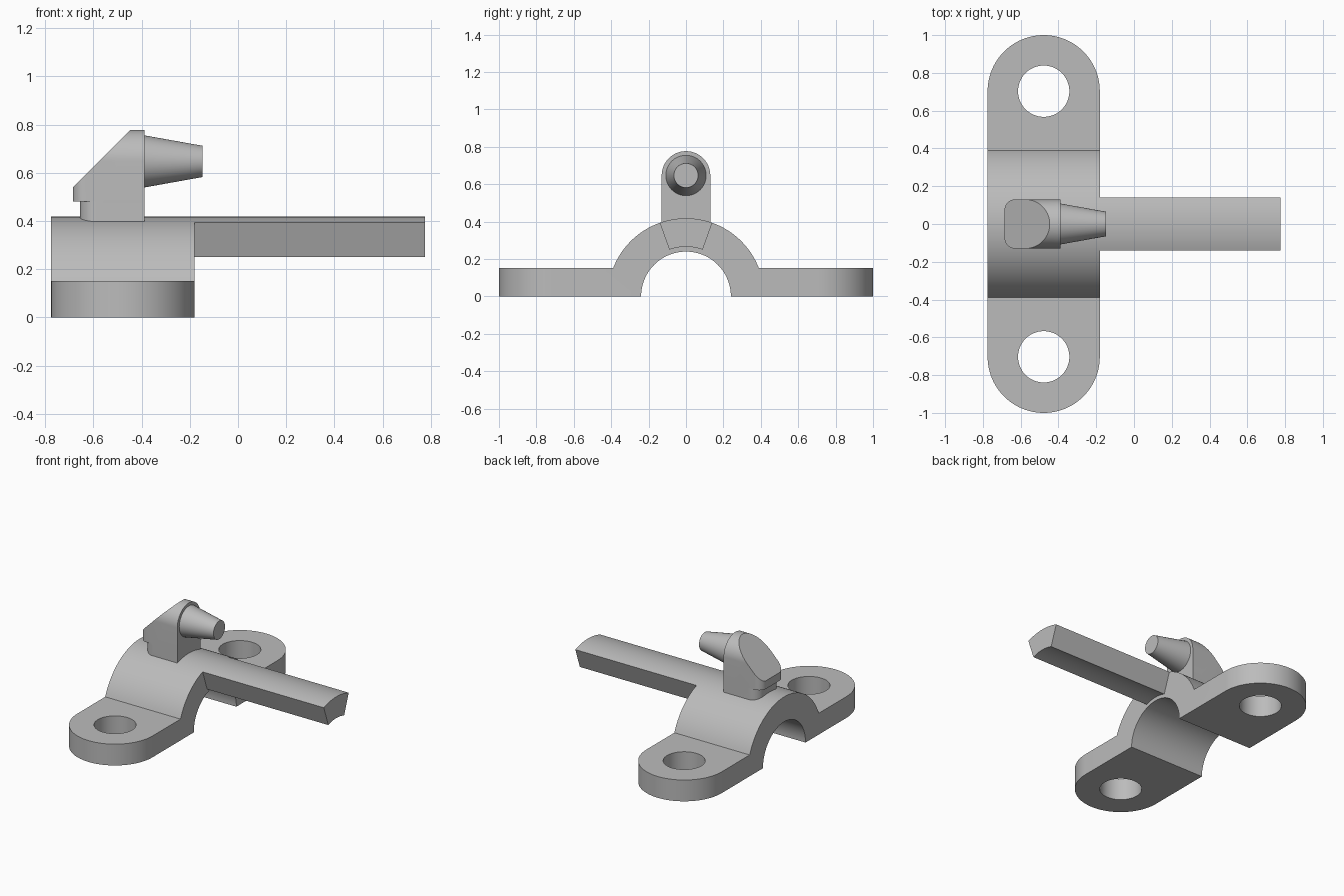
import bpy, bmesh
from math import pi, sin, cos, asin, radians
from mathutils import Vector

cube = bpy.data.objects.get("Cube")
if cube:
    bpy.data.objects.remove(cube, do_unlink=True)

grey = bpy.data.materials.new("plain_grey")
grey.use_nodes = True
COLOR = (0.5, 0.5, 0.5, 1)
grey.diffuse_color = COLOR
grey.node_tree.nodes["Principled BSDF"].inputs["Base Color"].default_value = COLOR


def arc(cx, cy, r, start, end, steps):
    """Points on an arc, angles in radians."""
    return [(cx + r * cos(start + (end - start) * i / steps),
             cy + r * sin(start + (end - start) * i / steps)) for i in range(steps + 1)]


def prism(name, outline, axis, low, high):
    """Extrude a 2D outline along an axis; the outline uses the other two axes in order."""
    def place(p, t):
        co = list(p)
        co.insert("xyz".index(axis), t)
        return Vector(co)
    bm = bmesh.new()
    face = bm.faces.new([bm.verts.new(place(p, low)) for p in outline])
    ext = bmesh.ops.extrude_face_region(bm, geom=[face])["geom"]
    for v in ext:
        if isinstance(v, bmesh.types.BMVert):
            v.co["xyz".index(axis)] = high
    bmesh.ops.recalc_face_normals(bm, faces=bm.faces)
    mesh = bpy.data.meshes.new(name)
    bm.to_mesh(mesh)
    bm.free()
    ob = bpy.data.objects.new(name, mesh)
    bpy.context.collection.objects.link(ob)
    mesh.materials.append(grey)
    return ob


def activate(ob):
    bpy.ops.object.select_all(action="DESELECT")
    ob.select_set(True)
    bpy.context.view_layer.objects.active = ob


def combine(ob, other, operation):
    """Apply a boolean and discard the second solid."""
    mod = ob.modifiers.new("bool", "BOOLEAN")
    mod.operation, mod.object, mod.solver = operation, other, "EXACT"
    activate(ob)
    bpy.ops.object.modifier_apply(modifier=mod.name)
    bpy.data.objects.remove(other, do_unlink=True)


def finish(ob):
    activate(ob)
    bpy.ops.object.shade_smooth_by_angle(angle=radians(30))


# Clamp bracket: arched cross-section trimmed to a rounded plan
MID, HALF, EAR = -0.478, 0.297, 0.703
OUTER, INNER, PAD = 0.418, 0.24, 0.152
a = asin(PAD / OUTER)
section = ([(1.1, 0), (1.1, PAD)] + arc(0, 0, OUTER, a, pi - a, 48)
           + [(-1.1, PAD), (-1.1, 0)] + arc(0, 0, INNER, pi, 0, 48))
bracket = prism("clamp_bracket", section, "x", MID - 0.5, MID + 0.5)
plan = arc(MID, EAR, HALF, 0, pi, 48) + arc(MID, -EAR, HALF, pi, 2 * pi, 48)
combine(bracket, prism("plan_trim", plan, "z", -0.1, 0.6), "INTERSECT")
for side in (-1, 1):
    hole = arc(MID, side * EAR, 0.136, 0, 2 * pi, 48)[:-1]
    combine(bracket, prism("bolt_hole", hole, "z", -0.1, 0.6), "DIFFERENCE")
finish(bracket)

# Tongue: ring sector running out from the arch
spread = radians(19.6)
sector = (arc(0, 0, OUTER, pi / 2 - spread, pi / 2 + spread, 14)
          + arc(0, 0, 0.266, pi / 2 + spread, pi / 2 - spread, 14))
finish(prism("tongue", sector, "x", MID + HALF, 0.775))

# Hook: sloped head with a round top, over a slightly set-back post
FRONT, WIDE, AXIS = -0.388, 0.13, 0.647


def rounded_plan(back, r):
    return ([(FRONT, -WIDE), (FRONT, WIDE)]
            + arc(back + r, WIDE - r, r, pi / 2, pi, 12)
            + arc(back + r, r - WIDE, r, pi, 1.5 * pi, 12))


profile = [(-0.685, 0.48), (FRONT, 0.48), (FRONT, 0.8), (-0.423, 0.8), (-0.685, 0.538)]
hook = prism("hook_post", profile, "y", -0.3, 0.3)
dome = [(-WIDE, 0.3), (WIDE, 0.3)] + arc(0, AXIS, WIDE, 0, pi, 40)
combine(hook, prism("dome_trim", dome, "x", -0.9, -0.2), "INTERSECT")
combine(hook, prism("head_trim", rounded_plan(-0.685, 0.055), "z", 0.3, 0.9), "INTERSECT")
combine(hook, prism("lower_post", rounded_plan(-0.655, 0.07), "z", 0.38, 0.48), "UNION")
finish(hook)

# Tapered peg pointing along the tongue
TIP = -0.148
bpy.ops.mesh.primitive_cone_add(vertices=48, radius1=0.108, radius2=0.065, depth=TIP - FRONT,
                                location=((TIP + FRONT) / 2, 0, AXIS), rotation=(0, pi / 2, 0))
peg = bpy.context.object
peg.name = "tapered_peg"
peg.data.materials.append(grey)
finish(peg)
